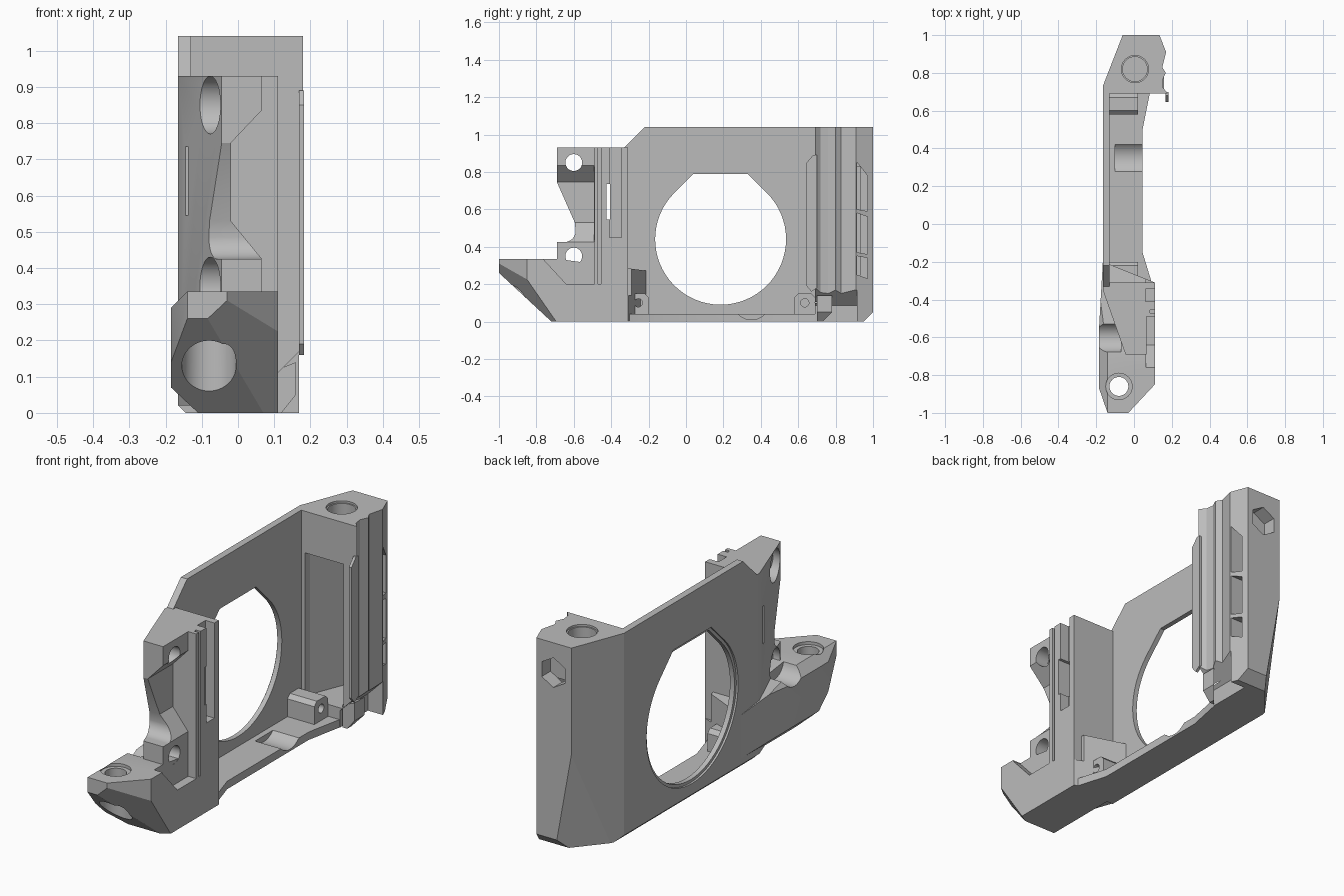
import bpy, bmesh, math
from mathutils import Vector

cube = bpy.data.objects.get("Cube")
if cube:
    bpy.data.objects.remove(cube)

grey = bpy.data.materials.new("plain grey")
grey.use_nodes = True
COLOUR = (0.5, 0.5, 0.5, 1)
grey.diffuse_color = COLOUR
grey.node_tree.nodes["Principled BSDF"].inputs["Base Color"].default_value = COLOUR


def prism(name, pts, axis, lo, hi):
    """Extrude a 2D outline along an axis (outline uses the other two axes in order)."""
    def place(a, b, c):
        return {"x": (c, a, b), "y": (a, c, b), "z": (a, b, c)}[axis]
    bm = bmesh.new()
    rings = [[bm.verts.new(place(a, b, c)) for a, b in pts] for c in (lo, hi)]
    for ring in rings:
        bm.faces.new(ring)
    n = len(pts)
    for i in range(n):
        j = (i + 1) % n
        bm.faces.new((rings[0][i], rings[0][j], rings[1][j], rings[1][i]))
    bmesh.ops.recalc_face_normals(bm, faces=bm.faces)
    mesh = bpy.data.meshes.new(name)
    bm.to_mesh(mesh)
    bm.free()
    mesh.materials.append(grey)
    obj = bpy.data.objects.new(name, mesh)
    bpy.context.collection.objects.link(obj)
    return obj


def circle(a, b, r, n=40, start=0, end=360):
    full = end - start == 360
    steps = n if full else n + 1
    angles = [math.radians(start + (end - start) * i / n) for i in range(steps)]
    return [(a + r * math.cos(t), b + r * math.sin(t)) for t in angles]


def rect(a0, a1, b0, b1):
    return [(a0, b0), (a1, b0), (a1, b1), (a0, b1)]


def cut(obj, pts, axis, lo, hi):
    """Subtract an extruded outline from a part."""
    cutter = prism("cutter", pts, axis, lo, hi)
    cutter.hide_render = True
    mod = obj.modifiers.new("cut", "BOOLEAN")
    mod.operation, mod.solver, mod.object = "DIFFERENCE", "EXACT", cutter
    bpy.context.view_layer.update()
    graph = bpy.context.evaluated_depsgraph_get()
    mesh = bpy.data.meshes.new_from_object(obj.evaluated_get(graph))
    obj.modifiers.clear()
    obj.data = mesh
    bpy.data.objects.remove(cutter)


def trim(obj, p, q, r, keep):
    """Slice a part along the plane through three points, keeping one side."""
    p, q, r, keep = map(Vector, (p, q, r, keep))
    normal = (q - p).cross(r - p).normalized()
    if normal.dot(keep - p) > 0:
        normal = -normal
    bm = bmesh.new()
    bm.from_mesh(obj.data)
    bmesh.ops.bisect_plane(bm, geom=bm.verts[:] + bm.edges[:] + bm.faces[:], dist=1e-5,
                           plane_co=p, plane_no=normal, clear_outer=True)
    bmesh.ops.holes_fill(bm, edges=[e for e in bm.edges if e.is_boundary], sides=0)
    bmesh.ops.recalc_face_normals(bm, faces=bm.faces)
    bm.to_mesh(obj.data)
    bm.free()


MID = (0, 0.2, 0.5)

# side wall with a flat-topped round opening
wall = prism("side_wall", [(-0.33, 0), (0.69, 0), (0.69, 1.04), (-0.22, 1.04), (-0.33, 0.93)],
             "x", -0.165, -0.13)
trim(wall, (-0.165, 0, 0.02), (-0.165, 1, 0.02), (-0.145, 0, 0), MID)
opening = circle(0.185, 0.44, 0.35, 48, 135, 405) + [(0.33, 0.79), (0.04, 0.79)]
cut(wall, opening, "x", -0.3, 0)
rim = circle(0.185, 0.44, 0.365, 48, 135, 405) + [(0.336, 0.805), (0.034, 0.805)]
cut(wall, rim, "x", -0.3, -0.155)

# floor strip flaring at both ends
floor = prism("floor_strip", [(-0.165, -0.33), (0.1, -0.33), (0.045, -0.15), (0.045, 0.5),
                              (0.085, 0.7), (-0.165, 0.7)], "z", 0, 0.04)
trim(floor, (-0.165, 0, 0.02), (-0.165, 1, 0.02), (-0.145, 0, 0), MID)
cut(floor, circle(0.35, 0.11, 0.1), "x", -0.1, 0.3)

# screw lugs on the floor
for name, y in (("front_lug", -0.255), ("rear_lug", 0.635)):
    arch = [(y - 0.055, 0.02), (y + 0.055, 0.02), (y + 0.055, 0.13), (y + 0.035, 0.15),
            (y - 0.035, 0.15), (y - 0.055, 0.13)]
    lug = prism(name, arch, "x", -0.14, 0.02)
    cut(lug, circle(y, 0.1, 0.022, 24), "x", -0.06, 0.1)

# rear post with ridged outer side
post = prism("rear_post", [(-0.165, 0.69), (-0.165, 0.73), (-0.06, 1), (0.135, 1), (0.17, 0.91),
                           (0.15, 0.83), (0.168, 0.8), (0.15, 0.76), (0.155, 0.72), (0.18, 0.69)],
             "z", 0, 1.04)
trim(post, (-0.06, 1, 0.5), (0.03, 1, 0), (-0.137, 0.8, 0), MID)
trim(post, (0, 1, 0.05), (1, 1, 0.05), (0, 0.95, 0), MID)
trim(post, (-0.165, 0, 0.02), (-0.165, 1, 0.02), (-0.145, 0, 0), MID)
cut(post, [(0.085, -0.1), (0.085, 0.085), (0.11, 0.11), (0.25, 0.25), (0.25, -0.1)],
    "y", 0.5, 0.915)
# hollow inside, screw bore, nut pocket
cut(post, [(-0.11, 0.6), (-0.11, 0.73), (-0.03, 0.93), (0.09, 0.93), (0.11, 0.6)], "z", 0.1, 0.83)
cut(post, circle(0.005, 0.82, 0.065), "z", 0.86, 1.2)
cut(post, circle(0.005, 0.82, 0.072), "z", 1.03, 1.2)
cut(post, circle(0.04, 0.89, 0.075, 6, 30, 390), "y", 0.93, 1.1)
# outer side windows
for pts in ([(0.915, 0.85), (0.97, 0.78), (0.97, 0.59), (0.915, 0.6)],
            [(0.915, 0.58), (0.97, 0.56), (0.97, 0.36), (0.915, 0.37)],
            [(0.915, 0.35), (0.97, 0.34), (0.97, 0.23), (0.915, 0.25)]):
    cut(post, pts, "x", 0.08, 0.3)

# post base
base = prism("post_base", [(0.0, 0), (0.12, 0), (0.16, 0.05), (0.16, 0.14), (0.11, 0.12), (0, 0.09)],
             "y", 0.7, 0.998)
trim(base, (0, 1, 0.05), (1, 1, 0.05), (0, 0.95, 0), MID)
trim(base, (0.085, 0.69, 0), (0.16, 0.78, 0), (0.085, 0.69, 1), MID)
trim(base, (0.16, 0.91, 0), (0.135, 1, 0), (0.16, 0.91, 1), MID)

# hooked rail along the post
prism("hook_rail", [(0.645, 0.19), (0.67, 0.16), (0.7, 0.18), (0.7, 0.89), (0.68, 0.89),
                    (0.645, 0.85)], "x", 0.168, 0.182)

# front column with slanted outer side
column = prism("front_column", [(-0.165, -0.31), (-0.165, -0.35), (-0.045, -0.69), (0.065, -0.69),
                                (0.065, -0.49), (0.11, -0.49), (0.11, -0.31)], "z", 0.02, 0.93)
cut(column, [(-0.75, 0.8), (-0.69, 0.745), (-0.595, 0.53)] + circle(-0.65, 0.485, 0.06, 12, 0, -90)
    + [(-0.75, 0.425)], "x", -0.4, 0.4)
cut(column, [(0.2, 0.84), (0.07, 0.84), (-0.02, 0.745), (-0.02, 0.53), (0.07, 0.42), (0.2, 0.42)],
    "y", -0.8, -0.491)
cut(column, rect(-0.41, -0.345, 0.45, 1.1), "x", 0.06, 0.3)
cut(column, rect(-0.47, -0.455, 0.2, 1.1), "x", 0.085, 0.3)
cut(column, rect(-0.425, -0.405, 0.545, 0.735), "x", -0.4, 0.4)
for z in (0.85, 0.35):
    cut(column, circle(-0.6, z, 0.045, 32), "x", -0.4, 0.4)
    cut(column, circle(-0.6, z, 0.08, 32), "x", -0.4, -0.01)

# front foot
foot = prism("front_foot", [(-0.14, -1), (-0.03, -1), (0.11, -0.85), (0.11, -0.31), (-0.165, -0.2),
                            (-0.185, -0.55), (-0.185, -0.87)], "z", 0, 0.335)
INSIDE = (-0.04, -0.7, 0.18)
trim(foot, (0, -1, 0.26), (1, -1, 0.26), (0, -0.72, 0), INSIDE)
trim(foot, (-0.185, 0, 0.07), (-0.185, -1, 0.07), (-0.11, 0, 0), INSIDE)
trim(foot, (-0.185, 0, 0.29), (-0.185, -1, 0.29), (-0.14, 0, 0.335), INSIDE)
trim(foot, (0.03, -0.94, 0.28), (0.11, -0.85, 0.225), (0.07, -0.72, 0), INSIDE)
trim(foot, (0, -0.69, 0.335), (1, -0.69, 0.335), (0, -0.2, 0.27), INSIDE)
cut(foot, [(-0.76, 0.5), (-0.76, 0.33), (-0.64, 0.2), (-0.37, 0.2), (-0.37, 0.14), (-0.2, 0.14),
           (-0.2, 0.5)], "x", 0.064, 0.3)
cut(foot, circle(-0.08, -0.86, 0.05, 40), "z", -0.1, 0.5)
cut(foot, circle(-0.08, -0.86, 0.075, 40), "z", -0.1, 0.24)
cut(foot, circle(-0.08, -0.86, 0.07, 40), "z", 0.32, 0.5)
cut(foot, circle(-0.6, 0.35, 0.08, 32), "x", -0.4, -0.07)

# smooth the round bores, keep hard edges
bpy.ops.object.select_all(action="DESELECT")
for obj in bpy.context.collection.objects:
    if obj.type == "MESH" and grey.name in obj.data.materials:
        obj.select_set(True)
        bpy.context.view_layer.objects.active = obj
bpy.ops.object.shade_smooth_by_angle(angle=math.radians(20))
